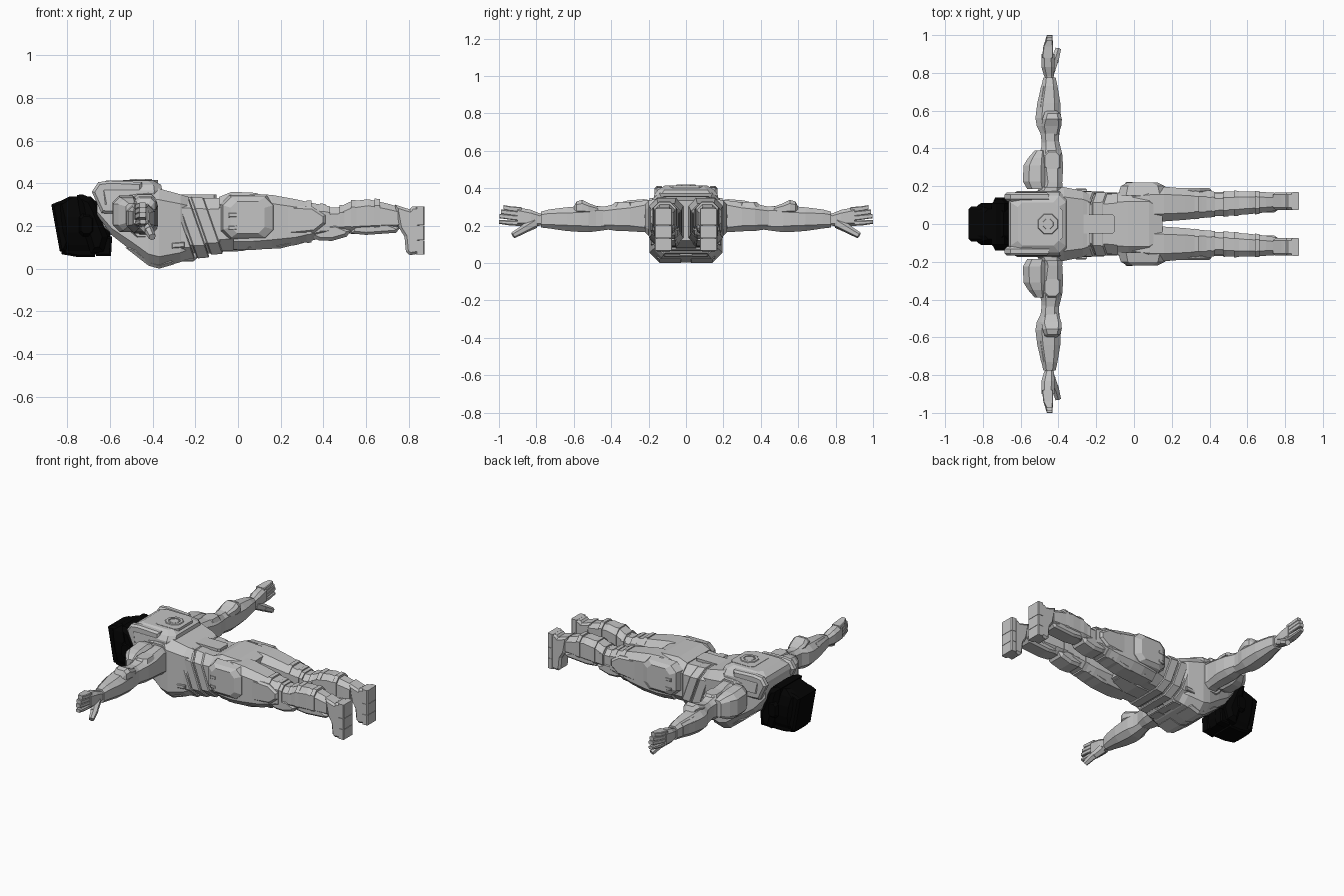
import bpy, bmesh, math
from mathutils import Vector


def material(name, v):
    m = bpy.data.materials.new(name)
    m.diffuse_color = (v, v, v, 1)
    return m


GREY = material("armour grey", 0.55)
BLACK = material("helmet black", 0.001)
PAIR = (1, -1)


def finish(name, bm, mat, sides=(1,)):
    """Make one object, or a left and right pair mirrored across y = 0."""
    for s in sides:
        b = bm.copy()
        for v in b.verts:
            v.co.y *= s
        bmesh.ops.recalc_face_normals(b, faces=b.faces)
        me = bpy.data.meshes.new(name)
        b.to_mesh(me)
        b.free()
        me.materials.append(mat)
        label = name if len(sides) == 1 else name + ("_left" if s > 0 else "_right")
        bpy.context.collection.objects.link(bpy.data.objects.new(label, me))
    bm.free()


def loft(name, axis, rings, mat=GREY, sides=(1,), cut=0.25, shear=0.0):
    """Skin chamfered rectangles: ring = (station, a0, a1, b0, b1)."""
    bm = bmesh.new()
    loops = []
    for t, a0, a1, b0, b1 in rings:
        c = min(a1 - a0, b1 - b0) * cut
        pts = [(a0 + c, b0), (a1 - c, b0), (a1, b0 + c), (a1, b1 - c),
               (a1 - c, b1), (a0 + c, b1), (a0, b1 - c), (a0, b0 + c)]
        place = {"x": lambda a, b: (t + (b - .2) * shear, a, b), "y": lambda a, b: (a, t, b),
                 "z": lambda a, b: (a, b, t)}[axis]
        loops.append([bm.verts.new(place(a, b)) for a, b in pts])
    for p, q in zip(loops, loops[1:]):
        for i in range(8):
            j = (i + 1) % 8
            bm.faces.new((p[i], p[j], q[j], q[i]))
    bm.faces.new(loops[0])
    bm.faces.new(loops[-1])
    finish(name, bm, mat, sides)


def prism(name, profile, y0, y1, mat=GREY, sides=(1,), bevel=0.0):
    """Side profile in x and z, extruded across y."""
    bm = bmesh.new()
    f = bm.faces.new([bm.verts.new((x, y0, z)) for x, z in profile])
    ext = bmesh.ops.extrude_face_region(bm, geom=[f])["geom"]
    bmesh.ops.translate(bm, vec=(0, y1 - y0, 0),
                        verts=[g for g in ext if isinstance(g, bmesh.types.BMVert)])
    if bevel:
        rim = [e for e in bm.edges if abs(e.verts[0].co.y - e.verts[1].co.y) < 1e-6]
        bmesh.ops.bevel(bm, geom=rim, offset=bevel, segments=1, affect='EDGES')
    finish(name, bm, mat, sides)


def box(name, x0, x1, y0, y1, z0, z1, mat=GREY, sides=(1,), cut=0.12):
    loft(name, "z", [(z0, x0, x1, y0, y1), (z1, x0, x1, y0, y1)], mat, sides, cut)


def finger(name, p, q, r, sides):
    """Tapered six-sided digit from p to q."""
    p, q = Vector(p), Vector(q)
    bm = bmesh.new()
    bmesh.ops.create_cone(bm, cap_ends=True, segments=6, radius1=r, radius2=r * 0.75,
                          depth=(q - p).length)
    rot = (q - p).to_track_quat('Z', 'Y')
    for v in bm.verts:
        v.co = rot @ v.co + (p + q) / 2
    finish(name, bm, GREY, sides)


# Chest, abdomen and pelvis
loft("chest", "x", [(-.66, -.13, .13, .25, .37), (-.59, -.155, .155, .155, .38),
     (-.5, -.178, .178, .085, .38), (-.42, -.195, .195, .018, .38),
     (-.37, -.195, .195, .004, .375), (-.27, -.175, .175, .03, .348),
     (-.23, -.155, .155, .05, .335)], cut=.14)
loft("abdomen", "x", [(-.27, -.158, .158, .045, .335), (-.16, -.158, .158, .065, .33),
     (-.06, -.163, .163, .085, .33)], cut=.2)
loft("pelvis", "x", [(-.09, -.165, .165, .085, .335), (-.03, -.175, .175, .085, .36),
     (.08, -.17, .17, .1, .355), (.15, -.12, .12, .12, .335)], cut=.2)
for i, (x, z0, z1) in enumerate([(-.285, .033, .352), (-.215, .048, .345), (-.145, .065, .337)]):
    w = .174 - i * .003
    loft("waist_plate", "x", [(x - .03, -w + .006, w - .006, z0 + .004, z1 - .003), (x - .025, -w, w, z0, z1),
         (x + .025, -w, w, z0 + .004, z1 - .005), (x + .03, -w + .006, w - .006, z0 + .01, z1 - .01)],
         cut=.2, shear=-.35)

# Chest front plates, vents and belly pouches
prism("breast_plate", [(-.53, .1), (-.42, .014), (-.37, .0), (-.3, .02), (-.3, .08), (-.44, .1)],
      .015, .155, sides=PAIR, bevel=.014)
prism("side_vent", [(-.31, .095), (-.25, .1), (-.25, .125), (-.31, .12)], .17, .187, sides=PAIR, bevel=.004)
prism("belly_pouch", [(-.28, .032), (-.21, .034), (-.19, .05), (-.19, .08), (-.28, .08)],
      .03, .12, sides=PAIR, bevel=.006)
prism("groin_plate", [(-.1, .078), (.02, .082), (.13, .11), (.13, .15), (-.1, .15)], -.06, .06, bevel=.008)

# Back pack with round hatch
loft("back_pack", "z", [(.3, -.65, -.36, -.175, .175), (.365, -.665, -.355, -.17, .17),
     (.392, -.655, -.36, -.15, .15), (.414, -.615, -.4, -.115, .115)], cut=.12)
prism("collar_prong", [(-.685, .36), (-.655, .405), (-.6, .412), (-.45, .405), (-.45, .25), (-.64, .26)],
      .12, .168, sides=PAIR, bevel=.012)
box("hatch_plate", -.54, -.375, -.09, .09, .4, .416)
for name, r0, r1, z0, z1 in [("hatch_rim", .036, .054, .413, .421), ("hatch_core", 0, .028, .413, .418)]:
    bm = bmesh.new()
    prof = [(r0, z0), (r0, z1), (r1, z1), (r1 + .005, z0)] if r0 else [(r0, z1), (r1, z1), (r1 + .005, z0)]
    rows = [[bm.verts.new((-.455 + r * math.cos(k * math.pi / 4 + .39),
             r * math.sin(k * math.pi / 4 + .39), z)) for k in range(8)] for r, z in prof]
    for a, b in zip(rows, rows[1:]):
        for k in range(8):
            bm.faces.new((a[k], a[k - 1], b[k - 1], b[k]))
    bmesh.ops.remove_doubles(bm, verts=bm.verts, dist=1e-5)
    finish(name, bm, GREY)
box("lower_back_spine", -.34, -.1, -.05, .05, .32, .347)

# Neck and helmet
loft("neck", "x", [(-.68, -.08, .08, .15, .31), (-.57, -.1, .1, .16, .33)])
loft("helmet", "z", [(.065, -.825, -.61, -.07, .07), (.11, -.835, -.595, -.095, .095),
     (.17, -.845, -.6, -.11, .11), (.24, -.855, -.625, -.11, .11),
     (.3, -.865, -.65, -.1, .1), (.338, -.79, -.69, -.08, .08)], BLACK, cut=.2)
prism("helmet_band", [(-.755, .345), (-.73, .348), (-.685, .33), (-.66, .28), (-.61, .15), (-.63, .08),
      (-.69, .07), (-.73, .2)], -.133, .133, BLACK, bevel=.025)
prism("helmet_crest", [(-.875, .3), (-.84, .315), (-.76, .33), (-.76, .2), (-.81, .08), (-.835, .08)],
      -.092, .092, BLACK, bevel=.012)
prism("visor", [(-.825, .067), (-.75, .054), (-.67, .054), (-.67, .12), (-.83, .12)], -.08, .08, BLACK, bevel=.01)
prism("jaw_guard", [(-.665, .06), (-.595, .06), (-.59, .15), (-.66, .15)], .03, .09, BLACK, PAIR, .008)
loft("ear_cap", "y", [(.12, -.745, -.67, .15, .26), (.14, -.735, -.685, .165, .245)], BLACK, PAIR)

# Arms
loft("upper_arm", "y", [(.14, -.51, -.375, .15, .34), (.22, -.48, -.38, .165, .335),
     (.3, -.495, -.375, .17, .325), (.37, -.5, -.38, .172, .318),
     (.41, -.49, -.39, .178, .308), (.45, -.487, -.4, .182, .3)], sides=PAIR)
loft("forearm", "y", [(.42, -.487, -.4, .178, .302), (.48, -.495, -.395, .17, .305),
     (.52, -.515, -.387, .165, .305), (.56, -.522, -.387, .166, .305), (.64, -.512, -.39, .172, .298),
     (.73, -.49, -.405, .185, .287), (.775, -.48, -.415, .19, .275)], sides=PAIR)
loft("wrist", "y", [(.76, -.47, -.425, .2, .265), (.8, -.475, -.425, .2, .265)], sides=PAIR)
loft("shoulder_pad", "y", [(.185, -.565, -.46, .19, .335), (.225, -.588, -.46, .175, .342),
     (.31, -.585, -.46, .172, .335), (.35, -.56, -.465, .18, .325),
     (.39, -.525, -.47, .2, .305)], sides=PAIR)
loft("shoulder_socket", "y", [(.16, -.52, -.37, .14, .35), (.195, -.5, -.375, .15, .348)], sides=PAIR)
loft("arm_guard", "z", [(.3, -.485, -.385, .27, .4), (.326, -.47, -.395, .285, .38)], sides=PAIR)
loft("elbow_pad", "y", [(.47, -.475, -.4, .26, .302), (.52, -.49, -.385, .26, .32),
     (.555, -.485, -.382, .26, .338), (.585, -.475, -.39, .26, .33),
     (.6, -.47, -.41, .26, .3)], sides=PAIR)
loft("forearm_cuff", "y", [(.62, -.514, -.44, .185, .29), (.73, -.492, -.44, .195, .28)], sides=PAIR)

# Hands: palm, index finger, three fingers held together, thumb
loft("palm", "y", [(.78, -.475, -.425, .2, .265), (.83, -.49, -.42, .195, .285),
     (.9, -.49, -.422, .198, .298)], sides=PAIR)
loft("index_finger", "y", [(.88, -.483, -.428, .198, .23), (.94, -.475, -.428, .201, .23),
     (1.0, -.46, -.432, .21, .23)], sides=PAIR)
for i, tip in enumerate((.998, .99, .975)):
    z = .231 + i * .023
    loft("finger", "y", [(.88, -.487, -.428, z - .006, z + .022), (.94, -.48, -.428, z + .001, z + .027),
         (tip, -.462, -.432, z + .009, z + .033)], sides=PAIR, cut=.15)
finger("thumb_base", (-.445, .81, .215), (-.418, .875, .178), .03, PAIR)
finger("thumb_tip", (-.42, .862, .184), (-.402, .925, .148), .023, PAIR)

# Legs
loft("thigh", "x", [(-.02, .012, .18, .09, .335), (.08, .012, .195, .088, .35),
     (.16, .014, .197, .095, .345), (.27, .022, .188, .11, .325),
     (.36, .032, .178, .135, .305), (.43, .038, .17, .15, .292)], sides=PAIR, cut=.22)
loft("knee", "x", [(.41, .04, .165, .155, .285), (.5, .045, .165, .165, .287)], sides=PAIR)
loft("calf", "x", [(.47, .042, .17, .165, .287), (.53, .046, .173, .165, .315),
     (.61, .052, .173, .17, .325), (.7, .062, .168, .178, .305),
     (.75, .07, .165, .18, .29)], sides=PAIR)
loft("ankle", "x", [(.73, .08, .158, .19, .285), (.8, .085, .16, .18, .28)], sides=PAIR)
loft("hip_pad", "y", [(.15, -.085, .18, .13, .345), (.2, -.07, .165, .145, .335),
     (.22, -.035, .125, .165, .315)], sides=PAIR, cut=.2)
for z in (.18, .24):
    prism("hip_clip", [(-.045, z), (-.005, z + .002), (-.005, z + .022), (-.045, z + .02)],
          .19, .222, sides=PAIR, bevel=.003)
prism("thigh_plate", [(.17, .15), (.36, .17), (.41, .21), (.41, .25), (.35, .29), (.17, .3)],
      .16, .191, sides=PAIR, bevel=.012)
prism("front_thigh_plate", [(.04, .087), (.2, .095), (.3, .12), (.3, .16), (.04, .16)],
      .045, .165, sides=PAIR, bevel=.012)
prism("knee_pad", [(.34, .15), (.38, .132), (.44, .13), (.51, .15), (.53, .18), (.46, .21), (.36, .2)],
      .045, .17, sides=PAIR, bevel=.015)
prism("shin_plate", [(.53, .165), (.6, .158), (.74, .168), (.76, .19), (.7, .215), (.54, .21)],
      .06, .168, sides=PAIR, bevel=.012)
for x, y0, y1, z0, z1 in [(.32, .025, .186, .12, .32), (.385, .033, .178, .14, .305),
                          (.475, .038, .174, .16, .298), (.53, .042, .177, .162, .322),
                          (.64, .051, .176, .17, .328)]:
    loft("leg_band", "x", [(x, y0, y1, z0, z1), (x + .025, y0 + .002, y1 - .002, z0 + .002, z1 - .002)],
         sides=PAIR)

# Boots, with soles facing +x
prism("boot", [(.735, .3), (.78, .285), (.805, .278), (.815, .29), (.85, .292), (.85, .07),
      (.805, .063), (.787, .078), (.78, .15), (.755, .19)], .075, .168, sides=PAIR, bevel=.012)
for z0, z1 in ((.067, .132), (.134, .202), (.204, .292)):
    box("boot_sole", .835, .874, .074, .169, z0, z1, sides=PAIR)
